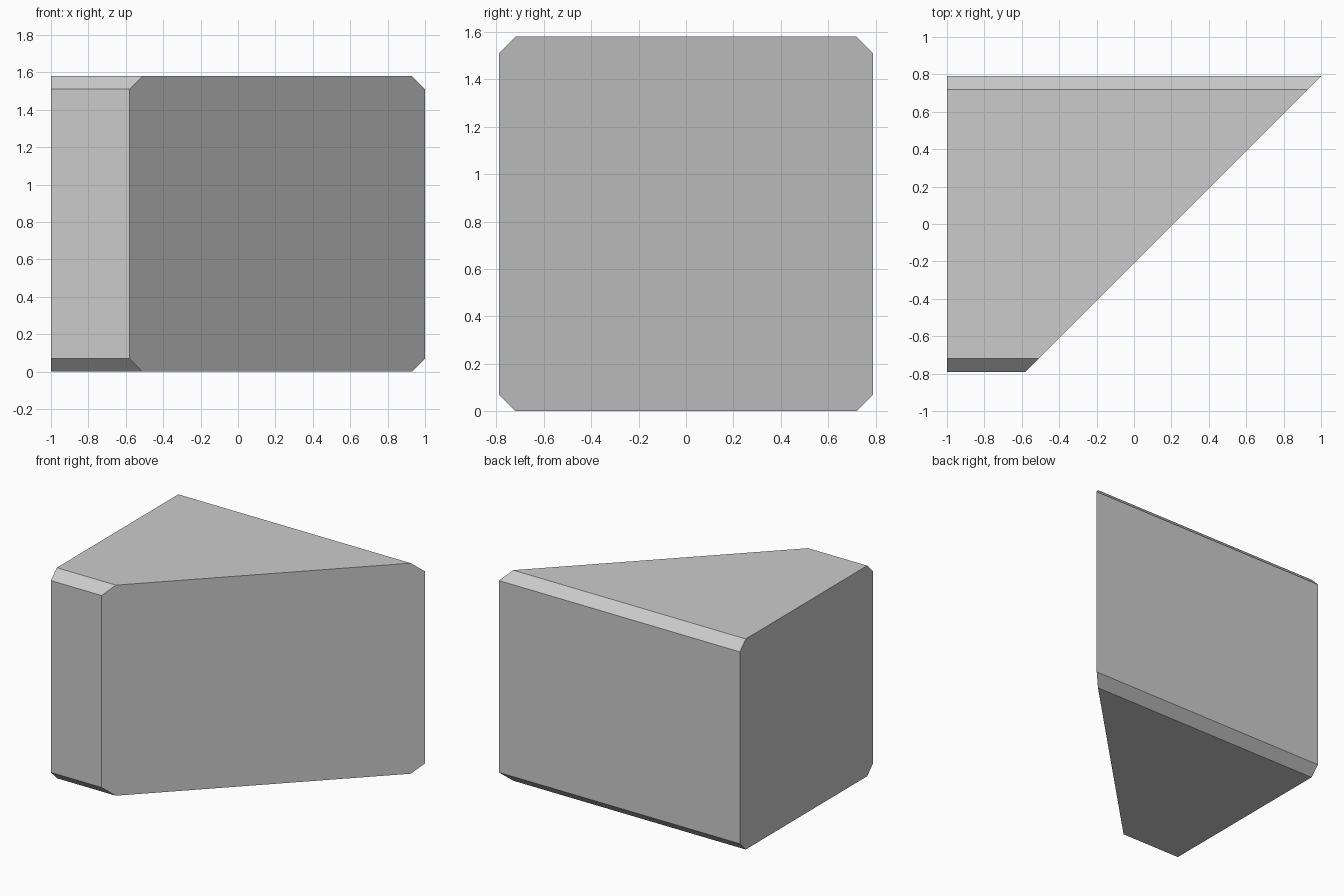
import bpy, bmesh

if "Cube" in bpy.data.objects:
    bpy.data.objects.remove(bpy.data.objects["Cube"])

H = 0.79    # half of the square section
C = 0.07    # corner chamfer
LEFT = -1.0

# Chamfered square profile in the y-z plane
profile = [(-H + C, 0), (H - C, 0), (H, C), (H, 2 * H - C),
           (H - C, 2 * H), (-H + C, 2 * H), (-H, 2 * H - C), (-H, C)]

# Bar with a square left end and a 45 degree mitred right end
bm = bmesh.new()
left = [bm.verts.new((LEFT, y, z)) for y, z in profile]
right = [bm.verts.new((y + 1 - H, y, z)) for y, z in profile]
bm.faces.new(left)
bm.faces.new(right)
n = len(profile)
for i in range(n):
    j = (i + 1) % n
    bm.faces.new((left[i], left[j], right[j], right[i]))
bmesh.ops.recalc_face_normals(bm, faces=bm.faces)

mesh = bpy.data.meshes.new("mitred_beam_end")
bm.to_mesh(mesh)
bm.free()
bpy.context.collection.objects.link(bpy.data.objects.new("mitred_beam_end", mesh))
